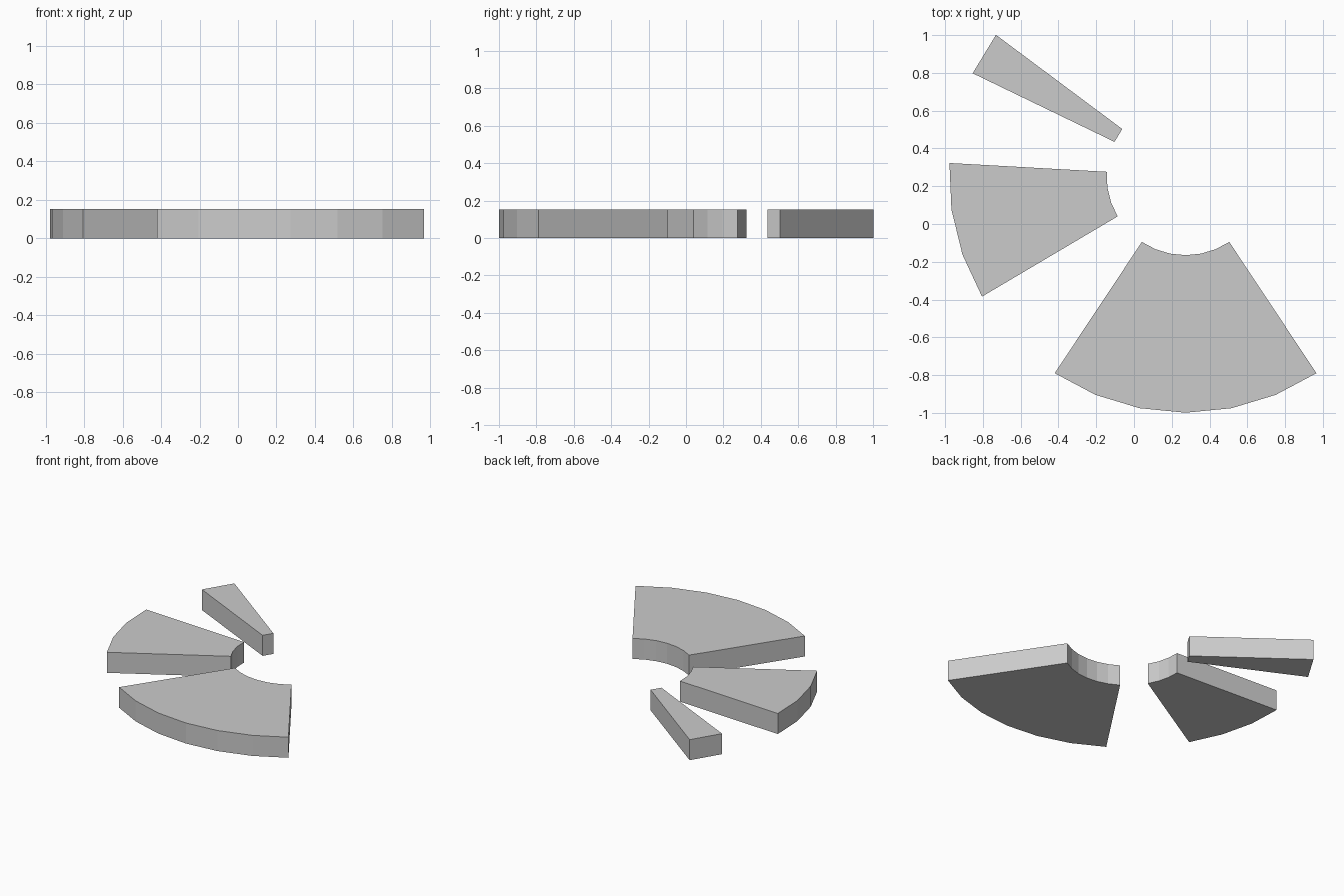
import bpy, bmesh
from math import cos, sin, radians

if "Cube" in bpy.data.objects:
    bpy.data.objects.remove(bpy.data.objects["Cube"])

CX, CY = 0.273, 0.253      # shared centre of the ring
R_IN, R_OUT = 0.418, 1.252
HEIGHT = 0.152


def ring_sector(name, start, end, segments):
    """Flat-shaded slice of a thick ring, angles in degrees."""
    angles = [radians(start + (end - start) * i / segments) for i in range(segments + 1)]
    outline = [(R_OUT, a) for a in angles] + [(R_IN, a) for a in reversed(angles)]
    bm = bmesh.new()
    base = bm.faces.new([bm.verts.new((CX + r * cos(a), CY + r * sin(a), 0)) for r, a in outline])
    top = bmesh.ops.extrude_face_region(bm, geom=[base], use_keep_orig=True)
    verts = [v for v in top["geom"] if isinstance(v, bmesh.types.BMVert)]
    bmesh.ops.translate(bm, vec=(0, 0, HEIGHT), verts=verts)
    bmesh.ops.recalc_face_normals(bm, faces=bm.faces)
    mesh = bpy.data.meshes.new(name)
    bm.to_mesh(mesh)
    bm.free()
    obj = bpy.data.objects.new(name, mesh)
    bpy.context.collection.objects.link(obj)


# Three slices, small to large
ring_sector("small_slice", 143.3, 154.2, 1)
ring_sector("medium_slice", 176.8, 210.6, 3)
ring_sector("large_slice", 236.4, 303.6, 6)
